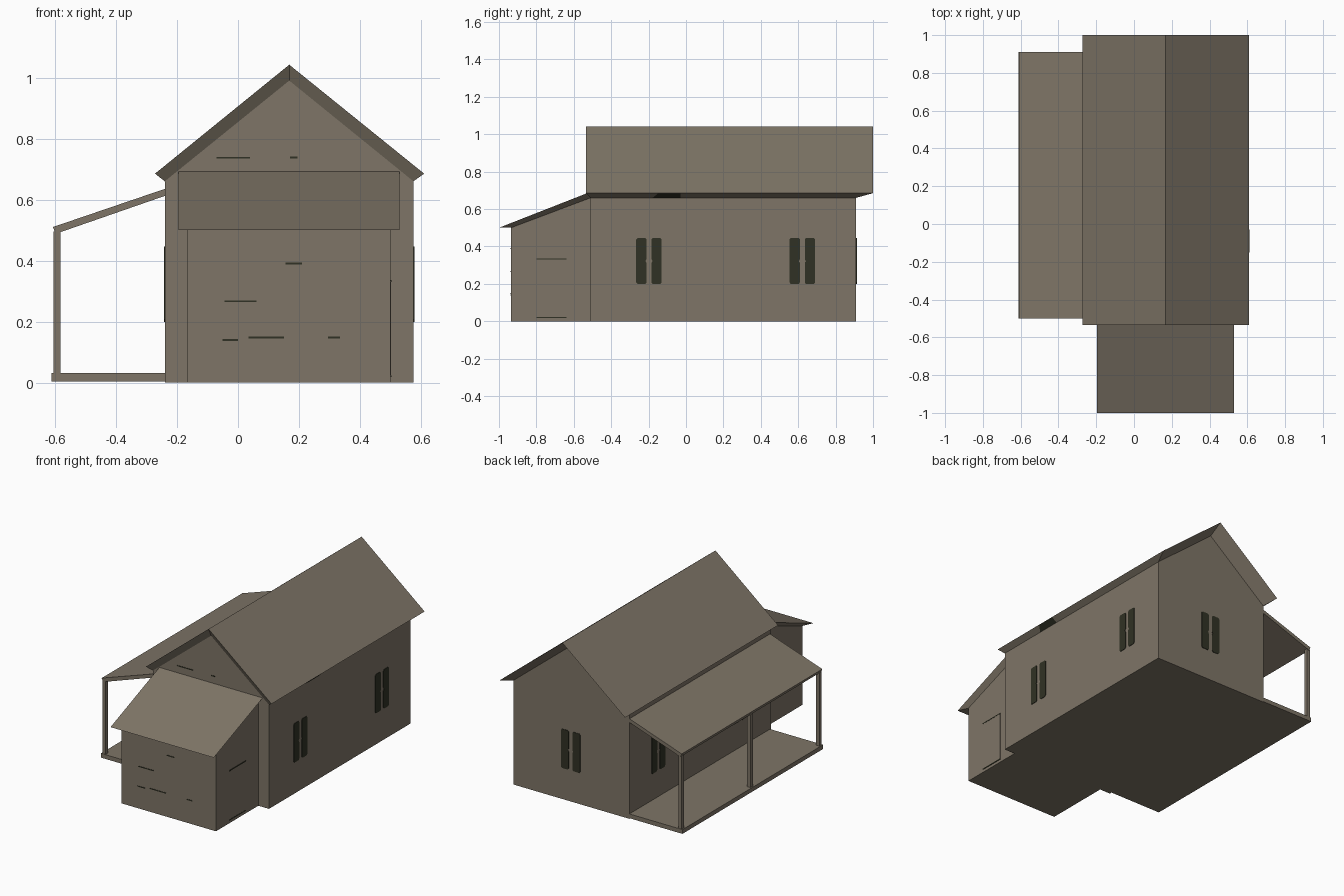
import bpy, bmesh

if "Cube" in bpy.data.objects:
    bpy.data.objects.remove(bpy.data.objects["Cube"])


def material(name, rgb):
    m = bpy.data.materials.new(name)
    m.diffuse_color = (*rgb, 1)
    m.use_nodes = True
    m.node_tree.nodes["Principled BSDF"].inputs["Base Color"].default_value = m.diffuse_color
    return m


TIMBER = material("weathered timber", (0.210, 0.178, 0.135))
DARK = material("dark openings", (0.030, 0.031, 0.018))


def mesh(name, verts, faces, mat=TIMBER):
    bm = bmesh.new()
    vs = [bm.verts.new(v) for v in verts]
    for f in faces:
        bm.faces.new([vs[i] for i in f])
    bmesh.ops.recalc_face_normals(bm, faces=bm.faces)
    me = bpy.data.meshes.new(name)
    bm.to_mesh(me)
    bm.free()
    me.materials.append(mat)
    ob = bpy.data.objects.new(name, me)
    bpy.context.collection.objects.link(ob)
    return ob


def prism(name, pts, axis, a, b, mat=TIMBER, skip=()):
    """Extrude a 2D outline along an axis; skip lists side faces left open."""
    put = {'x': lambda p, t: (t, p[0], p[1]),
           'y': lambda p, t: (p[0], t, p[1]),
           'z': lambda p, t: (p[0], p[1], t)}[axis]
    n = len(pts)
    verts = [put(p, a) for p in pts] + [put(p, b) for p in pts]
    faces = [tuple(range(n)), tuple(range(n, 2 * n))]
    faces += [(i, (i + 1) % n, n + (i + 1) % n, n + i) for i in range(n) if i not in skip]
    return mesh(name, verts, faces, mat)


def rect(u0, u1, v0, v1):
    return [(u0, v0), (u1, v0), (u1, v1), (u0, v1)]


# Main house walls with gables
XL, XR, XM, YF, YB = -0.24, 0.575, 0.168, -0.51, 0.91
prism("house_walls", [(XL, 0), (XR, 0), (XR, 0.66), (XM, 0.99), (XL, 0.66)],
      'y', YF, YB, skip=(2, 3))

# Main roof: two slopes plus tapered undersides back to the walls
outer = [(-0.272, 0.685), (XM, 1.042), (0.61, 0.685)]
inner = [(XL, 0.66), (XM, 0.99), (XR, 0.66)]
verts = [(x, y, z) for ring, ys in ((outer, (-0.535, 1.0)), (inner, (YF, YB)))
         for y in ys for x, z in ring]
mesh("main_roof", verts, [
    (0, 1, 4, 3), (1, 2, 5, 4),
    (0, 1, 7, 6), (1, 2, 8, 7), (3, 4, 10, 9), (4, 5, 11, 10),
    (0, 3, 9, 6), (2, 5, 11, 8)])

# Front lean-to and its shed roof
prism("lean_to_walls", [(-0.935, 0), (YF, 0), (YF, 0.66), (-0.935, 0.5)],
      'x', -0.165, 0.5, skip=(1, 2))
top = [(-0.195, -1, 0.5), (0.53, -1, 0.5), (0.53, YF, 0.692), (-0.195, YF, 0.692)]
low = [(-0.165, -0.935, 0.5), (0.5, -0.935, 0.5), (0.5, YF, 0.66), (-0.165, YF, 0.66)]
mesh("lean_to_roof", top + low,
     [(0, 1, 2, 3)] + [(i, (i + 1) % 4, 4 + (i + 1) % 4, 4 + i) for i in range(4)])

# Side porch: floor, sloping roof, three posts
prism("porch_floor", rect(-0.612, XL, 0.004, 0.031), 'y', -0.5, YB)
prism("porch_roof", [(-0.607, 0.51), (-0.597, 0.488), (XL, 0.612), (XL, 0.635)],
      'y', -0.5, YB)
for i, y in enumerate((-0.485, 0.205, 0.895)):
    prism(f"porch_post_{i + 1}", rect(-0.605, -0.581, 0.03, 0.495), 'y', y - 0.012, y + 0.012)


# Windows: pairs of narrow dark panes, notched at mid height
def window(name, axis, centre, wall, out):
    for side in (-1, 1):
        pane = [(0.013, 0.207), (0.020, 0.198), (0.060, 0.198), (0.068, 0.207),
                (0.068, 0.438), (0.060, 0.446), (0.020, 0.446), (0.013, 0.438),
                (0.013, 0.332), (0.019, 0.322), (0.013, 0.312)]
        pts = [(centre + side * u, v) for u, v in pane]
        prism(f"{name}_pane_{side + 2}", pts, axis, wall, wall + out, DARK)


for label, y in (("front", -0.198), ("rear", 0.622)):
    window(f"right_window_{label}", 'x', y, XR, 0.003)
    window(f"left_window_{label}", 'x', y, XL, -0.003)
window("back_window", 'y', 0.172, YB, 0.003)

# Lean-to side door with dark gaps above and below
prism("side_door", rect(-0.8, -0.64, 0.02, 0.332), 'x', 0.5, 0.502)
for label, z in (("top", 0.333), ("bottom", 0.021)):
    prism(f"door_gap_{label}", rect(-0.8, -0.64, z - 0.003, z + 0.003), 'x', 0.5, 0.503, DARK)

# Dark cracks between the front boards: x start, x end, height, wall
cracks = [(-0.07, 0.04, 0.737, YF), (0.17, 0.195, 0.738, YF),
          (0.155, 0.21, 0.39, -0.935), (-0.045, 0.06, 0.267, -0.935),
          (-0.05, 0.0, 0.14, -0.935), (0.035, 0.15, 0.148, -0.935),
          (0.295, 0.335, 0.148, -0.935)]
for i, (x0, x1, z, y) in enumerate(cracks):
    prism(f"board_crack_{i + 1}", rect(x0, x1, z - 0.003, z + 0.003), 'y', y, y - 0.002, DARK)

# Dark hole under the right eave
mesh("eave_hole", [(0.577, -0.18, 0.659), (0.577, -0.03, 0.659),
                   (0.611, -0.03, 0.683), (0.611, -0.15, 0.683)], [(0, 3, 2, 1)], DARK)
